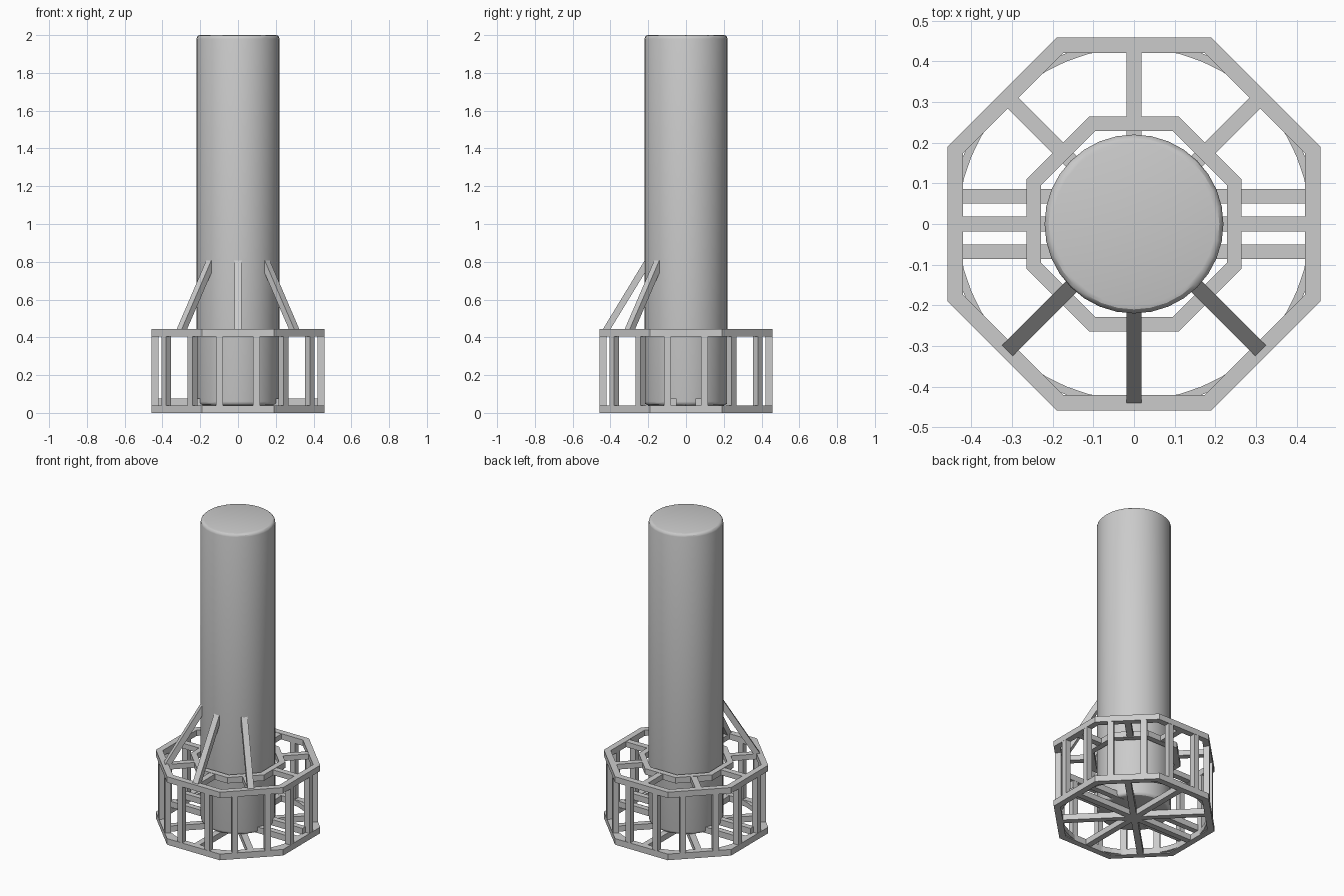
import bpy, bmesh
from math import pi, cos, sin
from mathutils import Vector, Matrix

if "Cube" in bpy.data.objects:
    bpy.data.objects.remove(bpy.data.objects["Cube"])


def finish(name, bm):
    bmesh.ops.recalc_face_normals(bm, faces=bm.faces)
    me = bpy.data.meshes.new(name)
    bm.to_mesh(me)
    bm.free()
    ob = bpy.data.objects.new(name, me)
    bpy.context.collection.objects.link(ob)
    return ob


def ring(name, outer, inner, z0, z1, sides, phase=0.0):
    """Flat frame with rectangular section; radii are to the corners."""
    bm = bmesh.new()
    loops = []
    for i in range(sides):
        a = phase + 2 * pi * i / sides
        loops.append([bm.verts.new((r * cos(a), r * sin(a), z))
                      for r, z in ((outer, z0), (outer, z1), (inner, z1), (inner, z0))])
    for i in range(sides):
        p, q = loops[i], loops[(i + 1) % sides]
        for k in range(4):
            m = (k + 1) % 4
            bm.faces.new((p[k], q[k], q[m], p[m]))
    return finish(name, bm)


def box(name, x, y, z, angle=0.0):
    """Box given by (min, max) ranges, turned about the z axis."""
    bm = bmesh.new()
    bmesh.ops.create_cube(bm, size=1)
    for v in bm.verts:
        v.co = Vector([r[0] + (c + 0.5) * (r[1] - r[0]) for c, r in zip(v.co, (x, y, z))])
    bm.transform(Matrix.Rotation(angle, 4, 'Z'))
    return finish(name, bm)


def strut(name, angle):
    """Sloping brace in the radial plane, swept across its width."""
    profile = ((0.445, 0.435), (0.405, 0.435), (0.185, 0.795), (0.205, 0.83))
    bm = bmesh.new()
    sides = [[bm.verts.new((r, w, z)) for r, z in profile] for w in (-0.019, 0.019)]
    bm.faces.new(sides[0])
    bm.faces.new(sides[1])
    for k in range(4):
        m = (k + 1) % 4
        bm.faces.new((sides[0][k], sides[0][m], sides[1][m], sides[1][k]))
    bm.transform(Matrix.Rotation(angle, 4, 'Z'))
    return finish(name, bm)


# Tank: tall cylinder with rounded rims
bpy.ops.mesh.primitive_cylinder_add(vertices=32, radius=0.22, depth=1.96, location=(0, 0, 1.02))
tank = bpy.context.object
tank.name = "tank"
bev = tank.modifiers.new("rim", 'BEVEL')
bev.width = 0.02
bev.segments = 3
bev.limit_method = 'ANGLE'
bev.angle_limit = pi / 4
bpy.ops.object.modifier_apply(modifier=bev.name)
bpy.ops.object.shade_smooth_by_angle(angle=pi / 6)

# Octagonal frames (apothem to corner radius)
K = 1 / cos(pi / 8)
ring("lower_frame", 0.459 * K, 0.42 * K, 0.0, 0.04, 8, pi / 8)
ring("upper_frame", 0.459 * K, 0.42 * K, 0.405, 0.443, 8, pi / 8)
ring("collar", 0.265 * K, 0.229 * K, 0.405, 0.443, 8, pi / 8)

# Round band inside the lower frame
ring("lower_band", 0.452, 0.433, 0.005, 0.038, 48)

# Eight bays: spokes top and bottom, two posts on each side
W = (-0.019, 0.019)
for i in range(8):
    a = i * pi / 4
    box(f"upper_spoke_{i}", (0.25, 0.44), W, (0.407, 0.441), a)
    for s in (-1, 1):
        y = s * 0.098
        box(f"post_{i}_{s}", (0.421, 0.458), (y - 0.018, y + 0.018), (0.03, 0.41), a)
for i in range(4):
    box(f"lower_beam_{i}", (-0.44, 0.44), W, (0.002, 0.0385 + i * 0.0005), i * pi / 4)

# Paired rails either side of the tank
for sx in (-1, 1):
    for sy in (-1, 1):
        x = sorted((sx * 0.15, sx * 0.43))
        y = sy * 0.068
        box(f"side_rail_{sx}_{sy}", x, (y - 0.018, y + 0.018), (0.038, 0.077))

# Three front braces
for n, deg in (("left", -135), ("middle", -90), ("right", -45)):
    strut("brace_" + n, deg * pi / 180)
